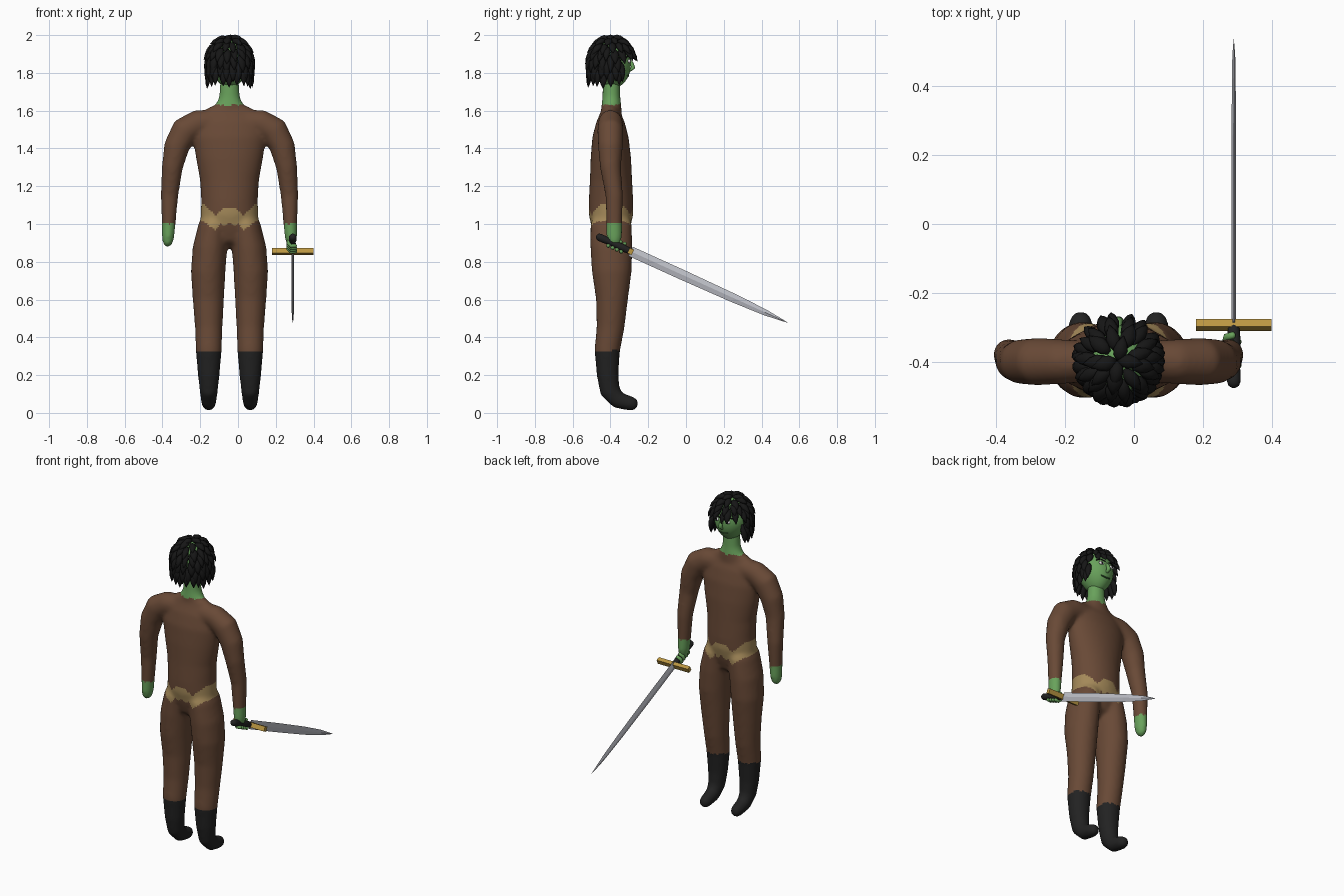
import bpy, bmesh, math, random
from mathutils import Vector, Matrix

if "Cube" in bpy.data.objects:
    bpy.data.objects.remove(bpy.data.objects["Cube"])

random.seed(4)
CX = -0.045                      # body's mirror plane
X, Y, Z = Vector((1, 0, 0)), Vector((0, 1, 0)), Vector((0, 0, 1))
HEAD, HR = Vector((CX, -0.395, 1.845)), Vector((0.1, 0.103, 0.128))


def mat(name, *c):
    m = bpy.data.materials.new(name)
    m.diffuse_color = (*c, 1)
    m.use_nodes = True
    m.node_tree.nodes["Principled BSDF"].inputs["Base Color"].default_value = m.diffuse_color
    return m


SKIN = mat("green_skin", 0.14, 0.36, 0.105)
HAIR = mat("black_hair", 0.008, 0.008, 0.008)
SUIT = mat("brown_suit", 0.14, 0.067, 0.037)
BELT = mat("tan_belt", 0.37, 0.25, 0.10)
BOOT = mat("dark_leather", 0.016, 0.016, 0.016)
GOLD = mat("gold", 0.50, 0.31, 0.055)
STEEL = mat("steel", 0.52, 0.53, 0.58)
WHITE = mat("eye_white", 0.8, 0.8, 0.8)
LIPS = mat("dark_green_lips", 0.04, 0.12, 0.035)


def make(name, bm, mats, smooth=True):
    bmesh.ops.recalc_face_normals(bm, faces=bm.faces[:])
    me = bpy.data.meshes.new(name)
    bm.to_mesh(me)
    bm.free()
    for m in mats:
        me.materials.append(m)
    for p in me.polygons:
        p.use_smooth = smooth
    ob = bpy.data.objects.new(name, me)
    bpy.context.collection.objects.link(ob)
    return ob


def tube(bm, pts, u, n=20, round_ends=True):
    """Loft ellipses through (x, y, z, radius along u, other radius)."""
    P = [(Vector(p[:3]), p[3], p[4]) for p in pts]
    if round_ends:
        for end, i, j in ((0, 0, 1), (1, -1, -2)):
            c, a, b = P[i]
            t = (c - P[j][0]).normalized() * min(a, b)
            cap = [(c + t * 0.6, a * 0.8, b * 0.8), (c + t * 0.95, a * 0.32, b * 0.32)]
            P = P + cap if end else cap[::-1] + P
    rings = []
    for i, (c, a, b) in enumerate(P):
        t = (P[min(i + 1, len(P) - 1)][0] - P[max(i - 1, 0)][0]).normalized()
        v = t.cross(u).normalized()
        rings.append([bm.verts.new(c + u * a * math.cos(k * math.tau / n)
                                   + v * b * math.sin(k * math.tau / n)) for k in range(n)])
    for r, s in zip(rings, rings[1:]):
        for k in range(n):
            bm.faces.new((r[k], r[(k + 1) % n], s[(k + 1) % n], s[k]))
    bm.faces.new(rings[0][::-1])
    bm.faces.new(rings[-1])


def lerp(table, x):
    for (x0, y0), (x1, y1) in zip(table, table[1:]):
        if x <= x1:
            return y0 + (y1 - y0) * (x - x0) / (x1 - x0)
    return table[-1][1]


# Body: trunk, neck, arms and legs fused into one skin
bm = bmesh.new()
trunk = [(0.97, -0.397, .155, .10), (1.05, -0.397, .153, .118), (1.12, -0.397, .150, .118),
         (1.23, -0.397, .156, .112), (1.35, -0.398, .178, .107), (1.46, -0.400, .195, .096),
         (1.54, -0.400, .185, .075), (1.585, -0.400, .14, .055)]
tube(bm, [(CX, y, z, a, b) for z, y, a, b in trunk], X, 32)
neck = [(1.58, .10, .055), (1.63, .075, .053), (1.67, .056, .048), (1.76, .05, .046)]
tube(bm, [(CX, -0.395, z, a, b) for z, a, b in neck], X)
arm = [(.02, 1.55, .055, .06), (.17, 1.532, .066, .072), (.235, 1.495, .07, .076),
       (.28, 1.41, .066, .068), (.303, 1.3, .056, .056), (.318, 1.15, .047, .047),
       (.322, 1.0, .042, .037), (.325, .93, .042, .033), (.327, .905, .036, .028)]
leg = [(.085, -.397, 1.0, .08, .11), (.103, -.395, .88, .092, .112), (.113, -.393, .75, .092, .106),
       (.112, -.392, .6, .083, .085), (.11, -.40, .45, .073, .074), (.11, -.417, .33, .069, .068),
       (.11, -.415, .2, .058, .058), (.11, -.402, .115, .048, .055),
       (.11, -.36, .067, .042, .046), (.11, -.287, .048, .036, .039)]
for s in (-1, 1):
    tube(bm, [(CX + s * d, -0.40 + 0.02 * (z < 1.25), z, a, b) for d, z, a, b in arm], Y)
    tube(bm, [(CX + s * d, y, z, a, b) for d, y, z, a, b in leg], X)
body = make("body", bm, [SUIT, SKIN, BELT, BOOT])
re = body.modifiers.new("fuse", 'REMESH')
re.mode, re.voxel_size, re.use_smooth_shade = 'VOXEL', 0.01, True
sm = body.modifiers.new("relax", 'SMOOTH')
sm.factor, sm.iterations = 0.5, 14
dg = bpy.context.evaluated_depsgraph_get()
fused = bpy.data.meshes.new_from_object(body.evaluated_get(dg))
body.modifiers.clear()
body.data = fused
fused.materials.clear()
for m in (SUIT, SKIN, BELT, BOOT):
    fused.materials.append(m)
belt_top = [(0, 1.09), (.03, 1.085), (.075, 1.045), (.13, 1.10), (.2, 1.105)]
belt_low = [(0, 1.01), (.03, .985), (.045, 1.0), (.075, .965), (.13, 1.01), (.2, 1.03)]
for p in fused.polygons:
    p.use_smooth = True
    d, z = abs(p.center.x - CX), p.center.z
    p.material_index = 0
    if z < 0.33:
        p.material_index = 3
    elif z > 1.63 or (d > 0.255 and z < 1.0):
        p.material_index = 1
    elif d < 0.23 and lerp(belt_low, d) < z < lerp(belt_top, d):
        p.material_index = 2

# Head: egg narrowing to the chin
bm = bmesh.new()
bmesh.ops.create_uvsphere(bm, u_segments=32, v_segments=20, radius=1)
for v in bm.verts:
    k = 1 - 0.22 * max(0, -v.co.z) ** 1.5
    v.co = HEAD + Vector((v.co.x * HR.x * k, v.co.y * HR.y * (k if v.co.y < 0 else 1), v.co.z * HR.z))
make("head", bm, [SKIN])


def on_face(dx, z, out=0.0):
    k = 1 - (dx / HR.x) ** 2 - ((z - HEAD.z) / HR.z) ** 2
    return Vector((CX + dx, HEAD.y + HR.y * math.sqrt(k) + out, z))


# Nose
bm = bmesh.new()
tube(bm, [(*on_face(0, 1.872, -.006), .007, .007), (*on_face(0, 1.845, .006), .011, .011),
          (*on_face(0, 1.828, .014), .014, .011), (*on_face(0, 1.815, .0), .01, .008)], X, 12)
make("nose", bm, [SKIN])

# Eyes, pupils, brows
for name, m, size, z, out in (("eye", WHITE, (.018, .008, .011), 1.862, 0),
                              ("pupil", HAIR, (.007, .004, .008), 1.862, .006)):
    bm = bmesh.new()
    for s in (-1, 1):
        bmesh.ops.create_uvsphere(bm, u_segments=12, v_segments=8, radius=1,
                                  matrix=Matrix.Translation(on_face(s * .038, z, out)) @ Matrix.Diagonal((*size, 1)))
    make(name + "s", bm, [m])
bm = bmesh.new()
for s in (-1, 1):
    tube(bm, [(*on_face(s * d, z, .002), .004, .004) for d, z in ((.016, 1.88), (.04, 1.89), (.06, 1.882))], Z, 8)
make("eyebrows", bm, [HAIR])

# Mouth
bm = bmesh.new()
tube(bm, [(*on_face(d, 1.782 + abs(d) * .15, -.002), .004, .005) for d in (-.03, -.015, 0, .015, .03)], Z, 8)
make("mouth", bm, [LIPS])

# Hair: overlapping pointed locks in rows down the skull
bm = bmesh.new()
rows = [(10, 4, .05), (26, 9, .055), (42, 14, .06), (58, 17, .065), (74, 19, .07), (90, 20, .075), (104, 20, .075)]
for i, (polar, count, length) in enumerate(rows):
    for k in range(count):
        az = (k + 0.5 * (i % 2) + random.uniform(-.2, .2)) * math.tau / count
        th = math.radians(polar + random.uniform(-4, 4))
        front = abs((az - math.pi / 2 + math.pi) % math.tau - math.pi)
        if polar > 60 and front < math.radians(62):
            continue                                    # leave the face open
        n = Vector((math.sin(th) * math.cos(az), math.sin(th) * math.sin(az), math.cos(th)))
        root = HEAD + Vector((n.x * HR.x, n.y * HR.y, n.z * HR.z)) * 1.06
        down = Vector((math.cos(th) * math.cos(az), math.cos(th) * math.sin(az), -math.sin(th)))
        if polar > 85:
            down = (-Z + 0.12 * n).normalized()
        side = n.cross(down).normalized()
        w = random.uniform(.019, .024)
        tube(bm, [(*(root + down * length * t * 1.15 + n * o), w * f, .016 * f) for t, f, o in
                  ((-.25, .3, -.004), (0, .85, .004), (.3, 1, .009), (.65, .7, .010), (1, .06, .008))],
             side, 8, False)
make("hair", bm, [HAIR])

# Sword frame: local x = across the guard, y = along the blade
along = Vector((0, 0.82, -0.372)).normalized()
up = X.cross(along)
frame = Matrix((X, along, up)).transposed().to_4x4()
frame.translation = Vector((0.29, -0.293, 0.855))


def place(bm):
    bmesh.ops.transform(bm, matrix=frame, verts=bm.verts[:])
    return bm


# Blade: diamond section tapering to a point
bm = bmesh.new()
tube(bm, [(0, y, 0, .007 * f, .027 * w) for y, f, w in
          ((0, 1, 1), (.3, 1, 1), (.6, .9, .88), (.78, .8, .6), (.86, .6, .28), (.912, .05, .03))], X, 4, False)
make("blade", place(bm), [STEEL], False)

# Guard
bm = bmesh.new()
bmesh.ops.create_cube(bm, size=1, matrix=Matrix.Diagonal((.22, .025, .03, 1)))
make("guard", place(bm), [GOLD], False)

# Grip with swollen middle and pommel
bm = bmesh.new()
tube(bm, [(0, y, 0, r, r) for y, r in
          ((-.012, .017), (-.05, .02), (-.09, .017), (-.12, .015), (-.15, .02), (-.18, .02))], X, 16)
make("grip", place(bm), [BOOT])

# Fingers wrapped round the grip
bm = bmesh.new()
for y in (-.045, -.07, -.095, -.12):
    tube(bm, [(.025 * math.cos(a), y, .025 * math.sin(a), .011, .01)
              for a in (math.radians(q) for q in (100, 150, 200, 250, 300))], Y, 8)
make("fingers", place(bm), [SKIN])
